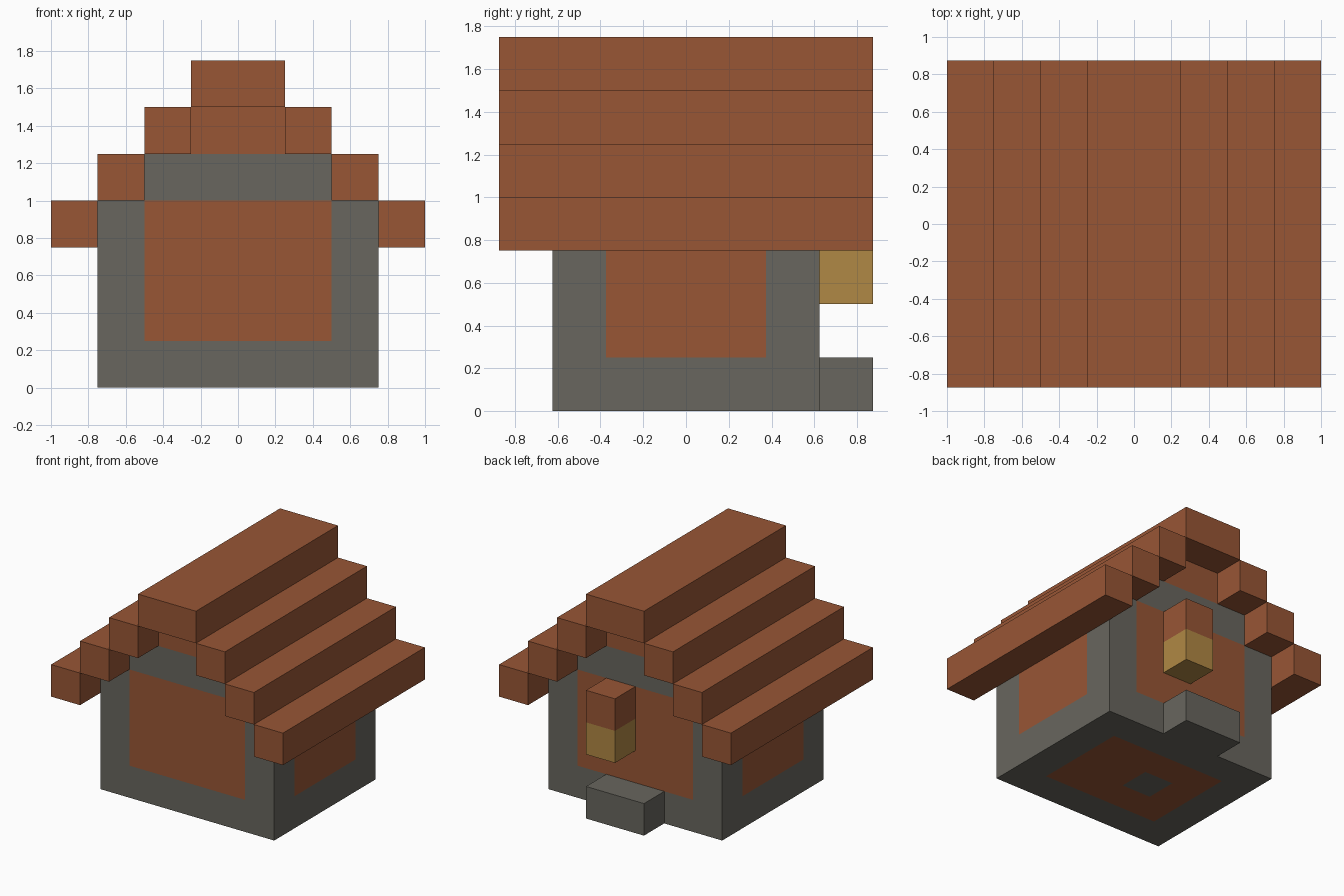
import bpy
import bmesh
from mathutils import Vector

cube = bpy.data.objects.get("Cube")
if cube:
    bpy.data.objects.remove(cube, do_unlink=True)

U = 0.25           # block size
ROOF_Y = 3.5 * U   # half depth of the roof
WALL_Y = 2.5 * U   # half depth of the walls


def make_material(name, color):
    mat = bpy.data.materials.new(name)
    mat.use_nodes = True
    mat.diffuse_color = (*color, 1)
    mat.node_tree.nodes["Principled BSDF"].inputs["Base Color"].default_value = (*color, 1)
    return mat


brown = make_material("clay brown", (0.314, 0.093, 0.036))
grey = make_material("stone grey", (0.138, 0.133, 0.112))
yellow = make_material("lantern yellow", (0.434, 0.246, 0.058))


def box(name, lo, hi, mats, cuts=(), rule=None):
    """Box between two corners, cut by (axis, position) planes and coloured by a rule."""
    lo, hi = Vector(lo), Vector(hi)
    bm = bmesh.new()
    bmesh.ops.create_cube(bm, size=1)
    for v in bm.verts:
        v.co = (lo + hi) / 2 + v.co * (hi - lo)
    for axis, pos in cuts:
        normal = Vector((0, 0, 0))
        normal[axis] = 1
        bmesh.ops.bisect_plane(bm, geom=bm.verts[:] + bm.edges[:] + bm.faces[:],
                               plane_co=normal * pos, plane_no=normal)
    bm.normal_update()
    if rule:
        for f in bm.faces:
            f.material_index = rule(f.calc_center_median(), f.normal)
    mesh = bpy.data.meshes.new(name)
    bm.to_mesh(mesh)
    bm.free()
    for m in mats:
        mesh.materials.append(m)
    obj = bpy.data.objects.new(name, mesh)
    bpy.context.collection.objects.link(obj)
    return obj


# Walls: grey frame with brown panels on every side and a brown floor with a grey block
def wall_rule(c, n):
    in_x, in_y = abs(c.x) < 2 * U, abs(c.y) < 1.5 * U
    if n.z < -0.5:
        plug = -U < c.x < 0 and abs(c.y) < U / 2
        return int(in_x and in_y and not plug)
    if n.z > 0.5:
        return 0
    return int(c.z > U and (in_x if abs(n.y) > 0.5 else in_y))


wall_cuts = [(0, k * U) for k in (-2, -1, 0, 2)]
wall_cuts += [(1, k * U) for k in (-1.5, -0.5, 0.5, 1.5)] + [(2, U)]
box("walls", (-3 * U, -WALL_Y, 0), (3 * U, WALL_Y, 4 * U), [grey, brown], wall_cuts, wall_rule)

# Gable rows above the walls
box("gable_beam", (-2 * U, -WALL_Y, 4 * U), (2 * U, WALL_Y, 5 * U), [grey])
box("gable_peak", (-U, -WALL_Y, 5 * U), (U, WALL_Y, 6 * U), [brown])

# Stepped roof: a ridge and three mirrored rows
box("roof_ridge", (-U, -ROOF_Y, 6 * U), (U, ROOF_Y, 7 * U), [brown])
for row in range(1, 4):
    top = (7 - row) * U
    for side, x in (("left", row * U), ("right", -(row + 1) * U)):
        box(f"roof_row_{row}_{side}", (x, -ROOF_Y, top - U), (x + U, ROOF_Y, top), [brown])

# Doorstep and hanging lantern at the back
box("doorstep", (-U, WALL_Y, 0), (U, ROOF_Y, U), [grey])
box("lantern", (0, WALL_Y, 2 * U), (U, ROOF_Y, 4 * U), [yellow, brown], [(2, 3 * U)],
    lambda c, n: int(c.z > 3 * U))
